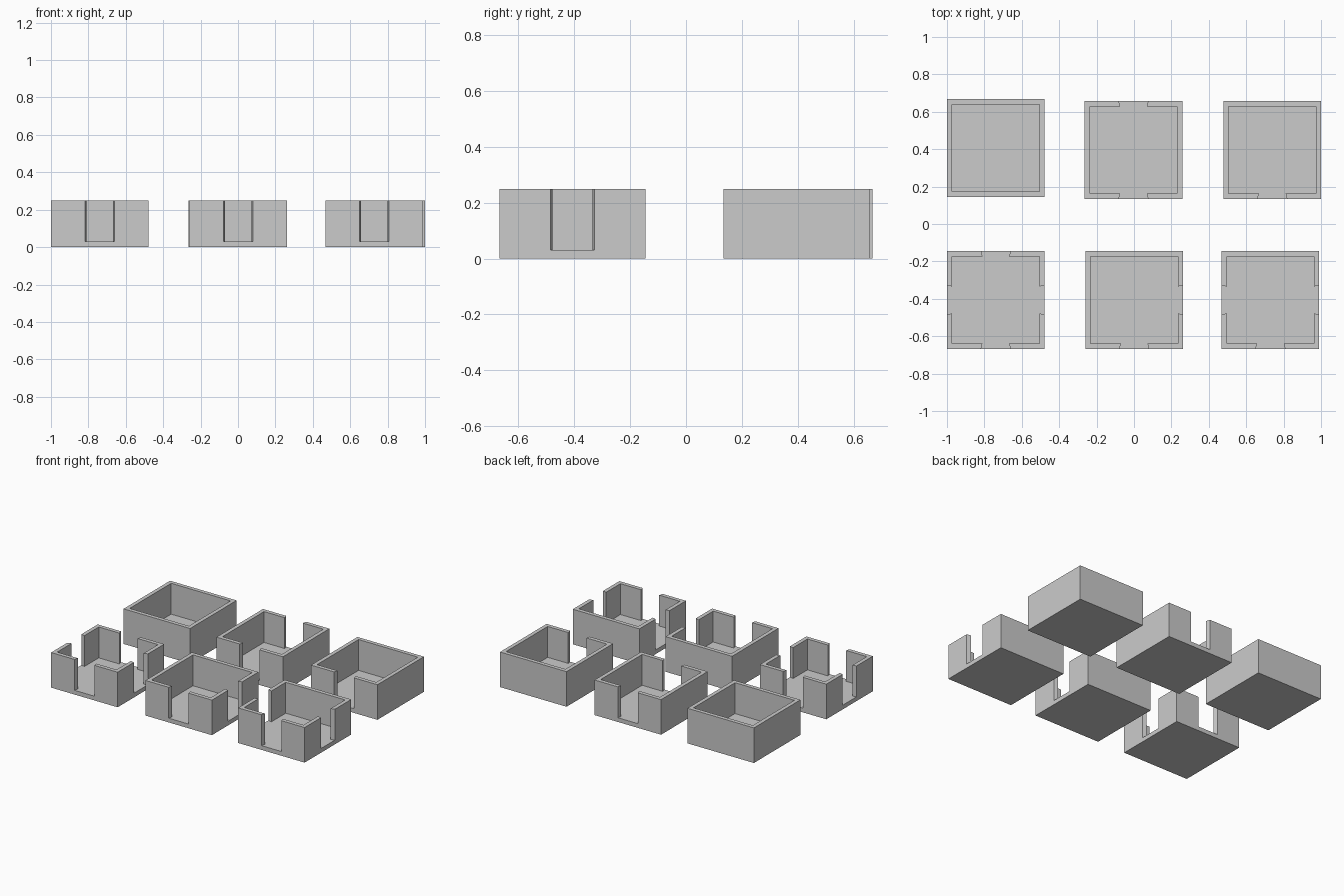
import bpy, bmesh
from mathutils import Matrix, Vector

if "Cube" in bpy.data.objects:
    bpy.data.objects.remove(bpy.data.objects["Cube"])

H = 0.261        # half of the outer room width
I = H - 0.028    # half of the inner width
FLOOR, TOP = 0.03, 0.249
DO, DI = 0.0785, 0.0715   # doorway half widths: outer and inner edge (splayed jambs)
SIDES = ("front", "right", "back", "left")


def room(name, x, y, doors=()):
    bm = bmesh.new()

    def face(points, rot):
        bm.faces.new([bm.verts.new(rot @ Vector(p)) for p in points])

    floor = []
    for k, side in enumerate(SIDES):
        rot = Matrix.Rotation(k * 1.5707963268, 3, 'Z')
        door = side in doors
        # floor outline, running out through the doorway
        plan = [(-I, -I)]
        if door:
            plan += [(-DI, -I), (-DO, -H), (DO, -H), (DI, -I)]
        floor += [rot @ Vector((u, v, FLOOR)) for u, v in plan]
        # side of the base slab
        sill = [(DO, -H, FLOOR), (-DO, -H, FLOOR)] if door else []
        face([(-H, -H, 0), (H, -H, 0), (H, -H, FLOOR)] + sill + [(-H, -H, FLOOR)], rot)
        # wall pieces: (outer start, outer end, inner end, inner start)
        if door:
            pieces = [(-H, -DO, -DI, -I), (DO, H, I, DI)]
        else:
            pieces = [(-H, H, I, -I)]
        for a, b, c, d in pieces:
            q = [(a, -H), (b, -H), (c, -I), (d, -I)]
            face([(u, v, TOP) for u, v in q], rot)
            for i in range(4):
                (u0, v0), (u1, v1) = q[i], q[(i + 1) % 4]
                # skip the mitred corner joints
                if i in (1, 3) and abs(abs(u0) - abs(v0)) < 1e-6:
                    continue
                face([(u0, v0, FLOOR), (u1, v1, FLOOR), (u1, v1, TOP), (u0, v0, TOP)], rot)
    # floor and underside
    ident = Matrix.Identity(3)
    face(floor, ident)
    face([(-H, -H, 0), (-H, H, 0), (H, H, 0), (H, -H, 0)], ident)
    bmesh.ops.remove_doubles(bm, verts=bm.verts, dist=1e-5)
    bmesh.ops.recalc_face_normals(bm, faces=bm.faces)
    me = bpy.data.meshes.new(name)
    bm.to_mesh(me)
    bm.free()
    ob = bpy.data.objects.new(name, me)
    ob.location = (x, y, 0)
    bpy.context.collection.objects.link(ob)


# back row
room("closed_room", -0.739, 0.406)
room("corridor_room", -0.003, 0.396, ("front", "back"))
room("dead_end_room", 0.739, 0.396, ("front",))
# front row
room("crossing_room", -0.739, -0.406, SIDES)
room("corner_room", 0.001, -0.406, ("front", "right"))
room("junction_room", 0.729, -0.406, ("front", "left", "right"))
